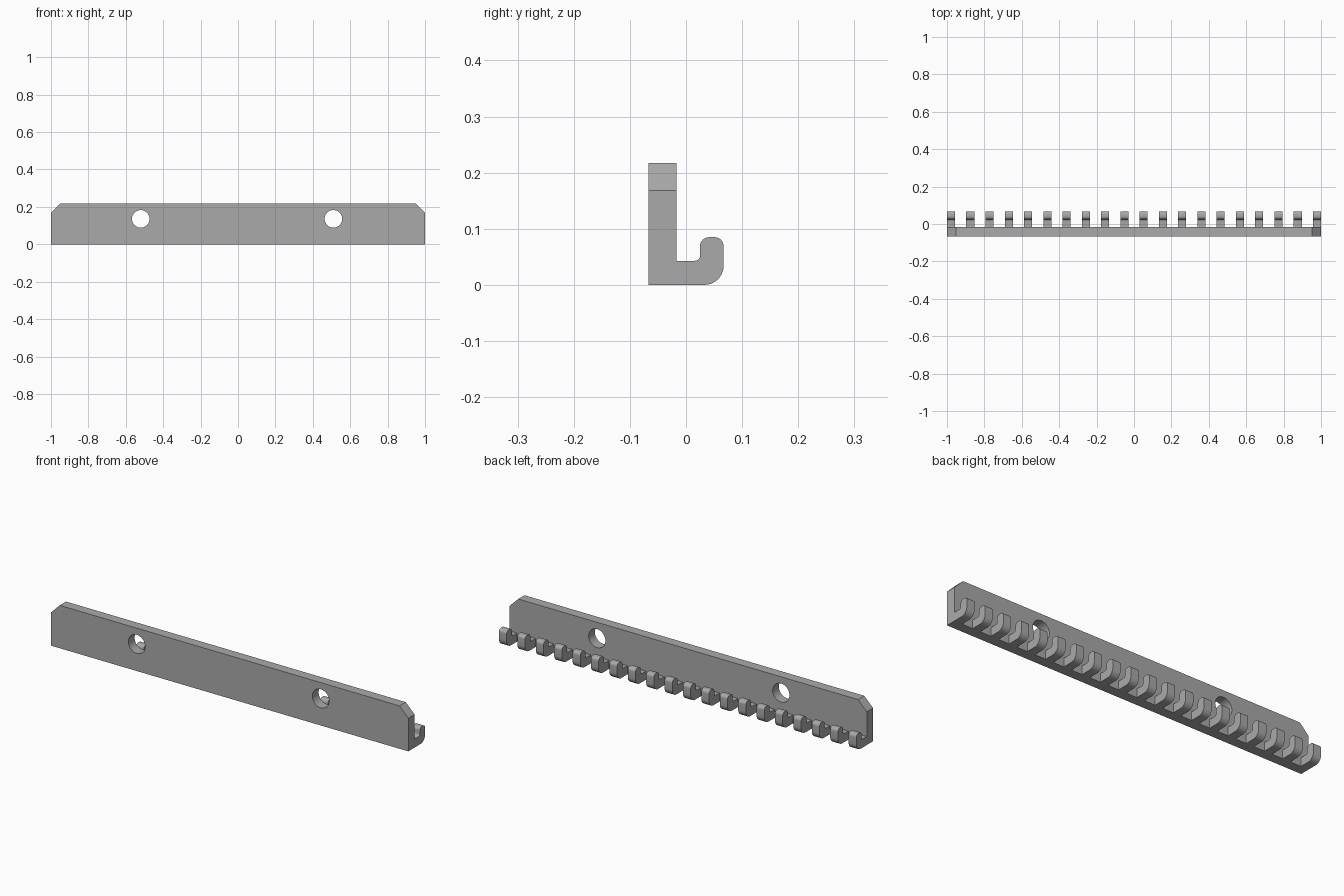
import bpy
import bmesh
from math import sin, cos, pi, radians

cube = bpy.data.objects.get("Cube")
if cube:
    bpy.data.objects.remove(cube, do_unlink=True)

# Single grey material
GREY = (0.4, 0.4, 0.4, 1)
grey = bpy.data.materials.new("plain grey")
grey.use_nodes = True
grey.diffuse_color = GREY
grey.node_tree.nodes["Principled BSDF"].inputs["Base Color"].default_value = GREY

HOOKS = 20
HOOK_WIDTH = 0.043
FRONT, BACK = -0.067, -0.017


def arc(cx, cy, r, start, end, steps=8):
    """Points along an arc, angles in degrees."""
    angles = [radians(start + (end - start) * i / steps) for i in range(steps + 1)]
    return [(cx + r * cos(a), cy + r * sin(a)) for a in angles]


def extrude_profile(name, points, place, offset):
    """Extrude a flat outline along an offset into a solid object."""
    bm = bmesh.new()
    face = bm.faces.new([bm.verts.new(place(*p)) for p in points])
    result = bmesh.ops.extrude_face_region(bm, geom=[face])
    verts = [g for g in result["geom"] if isinstance(g, bmesh.types.BMVert)]
    bmesh.ops.translate(bm, verts=verts, vec=offset)
    bmesh.ops.recalc_face_normals(bm, faces=bm.faces)
    mesh = bpy.data.meshes.new(name)
    bm.to_mesh(mesh)
    bm.free()
    mesh.materials.append(grey)
    obj = bpy.data.objects.new(name, mesh)
    bpy.context.collection.objects.link(obj)
    return obj


def select_only(obj):
    bpy.ops.object.select_all(action="DESELECT")
    obj.select_set(True)
    bpy.context.view_layer.objects.active = obj


def smooth(obj):
    select_only(obj)
    bpy.ops.object.shade_smooth_by_angle(angle=radians(30))


# Back plate with chamfered upper corners
outline = [(-1, 0), (1, 0), (1, 0.168), (0.951, 0.217), (-0.951, 0.217), (-1, 0.168)]
plate = extrude_profile("back_plate", outline,
                        lambda x, z: (x, FRONT, z), (0, BACK - FRONT, 0))

# Two round screw holes
for side, x in (("right", -0.52), ("left", 0.51)):
    cutter = extrude_profile(side + "_hole_cutter", arc(x, 0.136, 0.047, 0, 360, 48)[:-1],
                             lambda u, z: (u, -0.2, z), (0, 0.4, 0))
    cutter.hide_render = True
    cut = plate.modifiers.new(side + "_screw_hole", "BOOLEAN")
    cut.object = cutter
    cut.solver = "EXACT"
    select_only(plate)
    bpy.ops.object.modifier_apply(modifier=cut.name)
    bpy.data.objects.remove(cutter, do_unlink=True)
smooth(plate)

# J-shaped hook outline in the y-z plane
profile = [(BACK, 0.043), (BACK, 0)]
profile += arc(0.033, 0.034, 0.034, -90, 0)
profile += arc(0.051, 0.069, 0.016, 0, 90)
profile += arc(0.041, 0.069, 0.016, 90, 180)
profile += arc(0.016, 0.052, 0.009, 0, -90, 5)

# Row of evenly spaced hooks
hook = extrude_profile("hook_1", profile,
                       lambda y, z: (-HOOK_WIDTH / 2, y, z), (HOOK_WIDTH, 0, 0))
smooth(hook)
pitch = (2 - HOOK_WIDTH) / (HOOKS - 1)
for i in range(HOOKS):
    item = hook
    if i:
        item = hook.copy()
        item.name = f"hook_{i + 1}"
        bpy.context.collection.objects.link(item)
    item.location.x = -1 + HOOK_WIDTH / 2 + i * pitch
